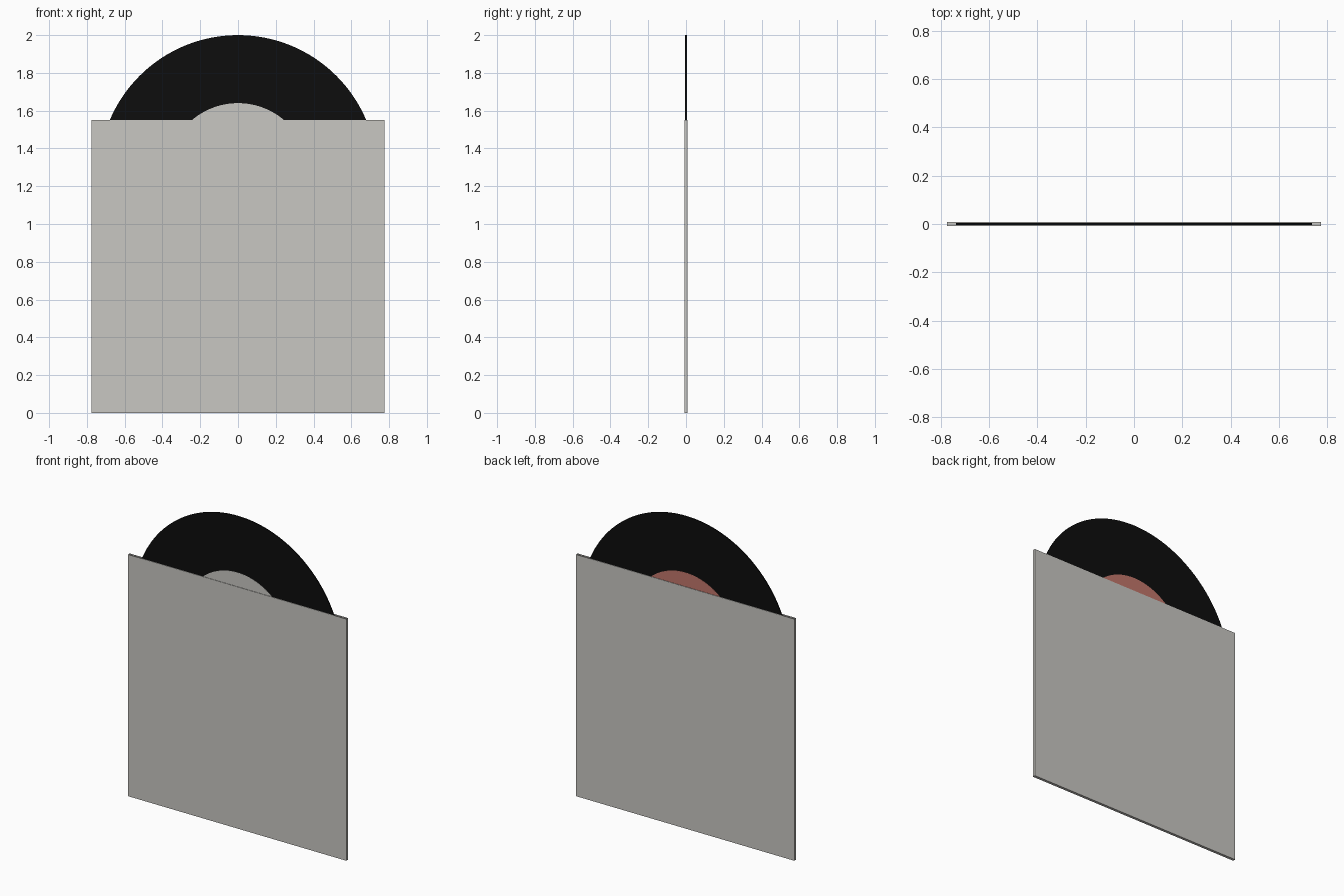
import bpy
import bmesh
from math import radians
from mathutils import Matrix, Vector

cube = bpy.data.objects.get("Cube")
if cube:
    bpy.data.objects.remove(cube, do_unlink=True)

WIDTH, HEIGHT, DEPTH, WALL = 1.55, 1.55, 0.018, 0.003
RECORD_R, LABEL_R, RECORD_T, LABEL_T = 0.737, 0.377, 0.008, 0.001
CENTRE_Z = 2.0 - RECORD_R


def make_material(name, rgb):
    mat = bpy.data.materials.new(name)
    mat.use_nodes = True
    mat.diffuse_color = (*rgb, 1)
    bsdf = mat.node_tree.nodes["Principled BSDF"]
    bsdf.inputs["Base Color"].default_value = (*rgb, 1)
    bsdf.inputs["Roughness"].default_value = 0.7
    return mat


def make_object(name, bm, mat):
    mesh = bpy.data.meshes.new(name)
    bm.to_mesh(mesh)
    bm.free()
    mesh.materials.append(mat)
    obj = bpy.data.objects.new(name, mesh)
    bpy.context.collection.objects.link(obj)
    return obj


def make_disc(name, radius, thickness, y, mat):
    """Upright disc whose axis runs front to back."""
    bm = bmesh.new()
    place = Matrix.Translation((0, y, CENTRE_Z)) @ Matrix.Rotation(radians(90), 4, "X")
    bmesh.ops.create_cone(bm, cap_ends=True, segments=128, radius1=radius,
                          radius2=radius, depth=thickness, matrix=place)
    obj = make_object(name, bm, mat)
    bpy.ops.object.select_all(action="DESELECT")
    obj.select_set(True)
    bpy.context.view_layer.objects.active = obj
    bpy.ops.object.shade_smooth_by_angle(angle=radians(30))
    return obj


card = make_material("pale grey card", (0.58, 0.57, 0.54))
vinyl = make_material("black vinyl", (0.004, 0.004, 0.004))
red = make_material("faded red paper", (0.53, 0.18, 0.145))

# Sleeve: thin box, open at the top, with card walls
bm = bmesh.new()
bmesh.ops.create_cube(bm, size=1)
bmesh.ops.scale(bm, vec=Vector((WIDTH, DEPTH, HEIGHT)), verts=bm.verts)
bmesh.ops.translate(bm, vec=Vector((0, 0, HEIGHT / 2)), verts=bm.verts)
top = [f for f in bm.faces if f.normal.z > 0.9]
bmesh.ops.delete(bm, geom=top, context="FACES_ONLY")
sleeve = make_object("sleeve", bm, card)
walls = sleeve.modifiers.new("walls", "SOLIDIFY")
walls.thickness = WALL
walls.offset = -1
walls.use_even_offset = True

# Record, part way out of the sleeve
make_disc("record", RECORD_R, RECORD_T, 0, vinyl)

# Paper labels, one on each side
for name, side, mat in (("front_label", -1, card), ("back_label", 1, red)):
    make_disc(name, LABEL_R, LABEL_T, side * (RECORD_T + LABEL_T) / 2, mat)
